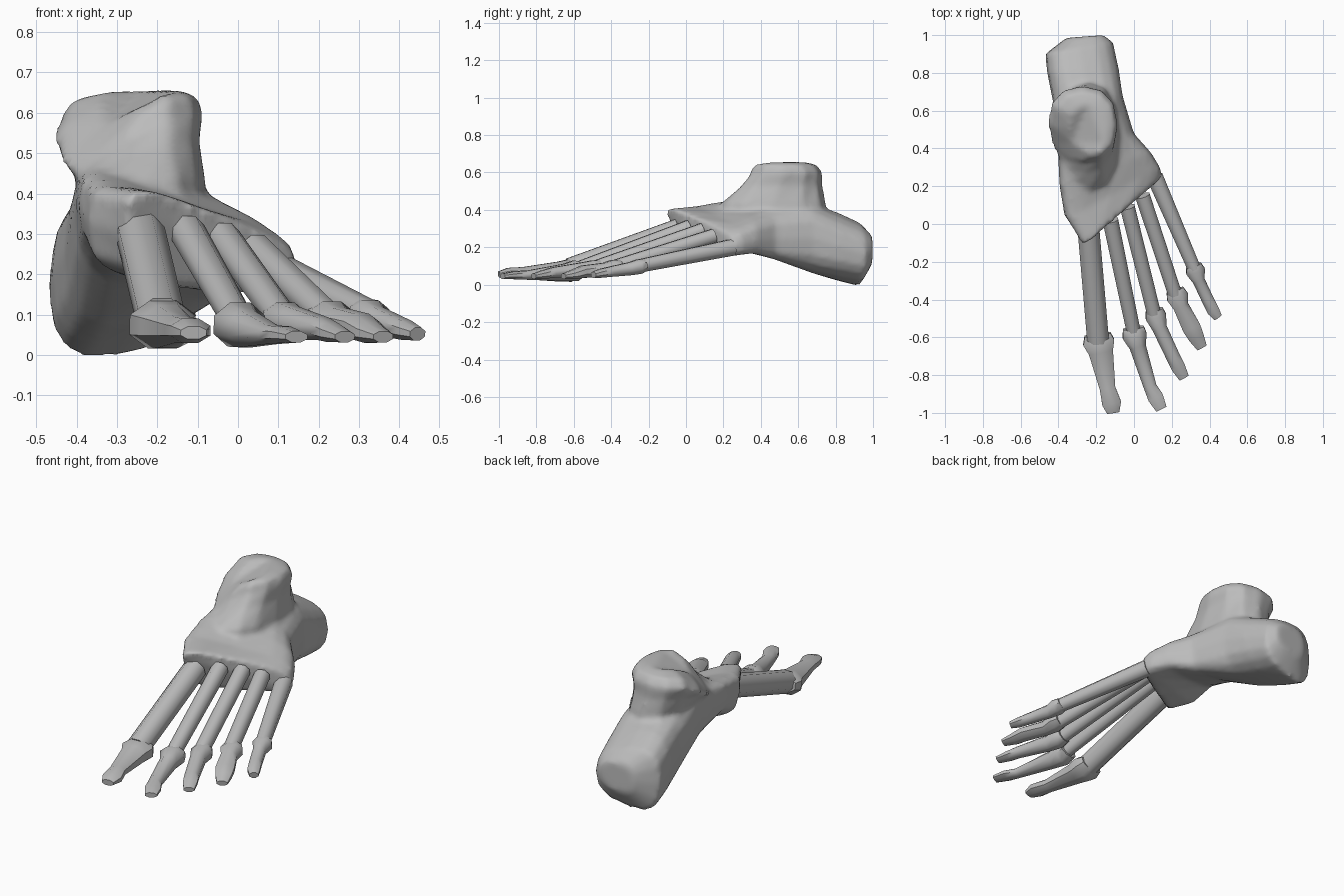
import bpy, bmesh, math
from mathutils import Vector

cube = bpy.data.objects.get("Cube")
if cube:
    bpy.data.objects.remove(cube)

bone = bpy.data.materials.new("bone grey")
bone.use_nodes = True
bone.diffuse_color = (0.5, 0.5, 0.5, 1)
bone.node_tree.nodes["Principled BSDF"].inputs["Base Color"].default_value = (0.5, 0.5, 0.5, 1)


def loft(name, rings):
    """Skin a list of equal-length rings and cap both ends."""
    bm = bmesh.new()
    loops = [[bm.verts.new(p) for p in ring] for ring in rings]
    n = len(loops[0])
    for a, b in zip(loops, loops[1:]):
        for i in range(n):
            j = (i + 1) % n
            bm.faces.new((a[i], a[j], b[j], b[i]))
    bm.faces.new(loops[0])
    bm.faces.new(loops[-1])
    bmesh.ops.recalc_face_normals(bm, faces=bm.faces)
    mesh = bpy.data.meshes.new(name)
    bm.to_mesh(mesh)
    bm.free()
    ob = bpy.data.objects.new(name, mesh)
    bpy.context.collection.objects.link(ob)
    mesh.materials.append(bone)
    return ob


def smooth(ob, angle):
    bpy.ops.object.select_all(action="DESELECT")
    ob.select_set(True)
    bpy.context.view_layer.objects.active = ob
    bpy.ops.object.shade_smooth_by_angle(angle=math.radians(angle))


def oval(t, power):
    c, s = math.cos(t), math.sin(t)
    return (math.copysign(abs(c) ** power, c), math.copysign(abs(s) ** power, s))


def slab(inner, outer, inner_z, outer_z, power=0.6, lean=0, n=16):
    """Upright section between two plan points; lean sets its inner bottom back."""
    ring = []
    for i in range(n):
        u, v = oval(2 * math.pi * i / n, power)
        f, g = (u + 1) / 2, (v + 1) / 2
        low = inner_z[0] + (outer_z[0] - inner_z[0]) * f
        high = inner_z[1] + (outer_z[1] - inner_z[1]) * f
        ring.append((inner[0] + (outer[0] - inner[0]) * f,
                     inner[1] + (outer[1] - inner[1]) * f + lean * (1 - f) * (1 - g),
                     low + (high - low) * g))
    return ring


def disc(x0, x1, y0, y1, z, drop, n=12):
    """Level section of the ankle, falling away at its inner front corner."""
    ring = []
    for i in range(n):
        u, v = oval(2 * math.pi * i / n, 0.85)
        corner = max(0, -(u + v) * 0.7)
        ring.append(((x0 + x1) / 2 + u * (x1 - x0) / 2,
                     (y0 + y1) / 2 + v * (y1 - y0) / 2, z - drop * corner ** 2))
    return ring


def tube(name, stations, n=8):
    """Bone along (x, y, z, width, height) stations."""
    path = [Vector(s[:3]) for s in stations]
    rings = []
    for k, s in enumerate(stations):
        d = (path[min(k + 1, len(path) - 1)] - path[max(k - 1, 0)]).normalized()
        side = d.cross(Vector((0, 0, 1))).normalized()
        up = side.cross(d)
        rings.append([path[k] + side * math.cos(t) * s[3] / 2 + up * math.sin(t) * s[4] / 2
                      for t in (2 * math.pi * (i + 0.5) / n for i in range(n))])
    ob = loft(name, rings)
    smooth(ob, 50)
    return ob


# Heel and midfoot, from the back of the heel to the front of the arch
body = loft("heel_and_midfoot", [
    slab((-0.36, 0.985), (-0.16, 1.0), (0.09, 0.27), (0.12, 0.26), 0.8),
    slab((-0.47, 0.90), (-0.11, 0.96), (-0.03, 0.36), (0.03, 0.30), 0.72),
    slab((-0.46, 0.80), (-0.08, 0.82), (0.0, 0.41), (0.05, 0.36), 0.72),
    slab((-0.43, 0.65), (-0.06, 0.68), (0.06, 0.45), (0.07, 0.43), 0.7),
    slab((-0.405, 0.42), (0.0, 0.48), (0.20, 0.53), (0.11, 0.38)),
    slab((-0.395, 0.20), (0.09, 0.38), (0.26, 0.48), (0.14, 0.34), 0.55),
    slab((-0.37, 0.02), (0.14, 0.30), (0.20, 0.45), (0.14, 0.30), 0.5, 0.06),
    slab((-0.28, -0.14), (0.15, 0.25), (0.17, 0.44), (0.14, 0.27), 0.5, 0.12),
])

# Ankle joint rising from the midfoot to a low dome
ankle = loft("ankle", [
    disc(-0.40, -0.08, 0.20, 0.74, 0.30, 0),
    disc(-0.40, -0.08, 0.18, 0.75, 0.43, 0),
    disc(-0.43, -0.095, 0.27, 0.73, 0.53, 0.07),
    disc(-0.46, -0.085, 0.325, 0.73, 0.60, 0.13),
    disc(-0.43, -0.10, 0.335, 0.70, 0.64, 0.14),
    disc(-0.34, -0.14, 0.37, 0.64, 0.655, 0.08),
])
bpy.ops.object.select_all(action="DESELECT")
body.select_set(True)
ankle.select_set(True)
bpy.context.view_layer.objects.active = body
bpy.ops.object.join()

# Blend the two masses into one skin
mod = body.modifiers.new("Fuse", "REMESH")
mod.mode = "VOXEL"
mod.voxel_size = 0.016
mod = body.modifiers.new("Soften", "SMOOTH")
mod.factor = 0.5
mod.iterations = 4
for m in list(body.modifiers):
    bpy.ops.object.modifier_apply(modifier=m.name)
smooth(body, 70)

# Long bones: start, end, start and end thickness
names = ["big", "second", "third", "fourth", "little"]
long_bones = [
    ((-0.24, -0.04, 0.295), (-0.19, -0.62, 0.085), 0.125, 0.125),
    ((-0.125, 0.02, 0.305), (0.0, -0.58, 0.085), 0.09, 0.08),
    ((-0.035, 0.09, 0.29), (0.11, -0.49, 0.09), 0.085, 0.08),
    ((0.045, 0.15, 0.26), (0.22, -0.38, 0.095), 0.085, 0.08),
    ((0.11, 0.25, 0.20), (0.325, -0.25, 0.10), 0.095, 0.075),
]
for name, (a, b, wa, wb) in zip(names, long_bones):
    tube(name + "_long_bone", [(*a, wa, wa), (*b, wb, wb)])

# Toe bones: flared joint, narrowing shaft, blunt tip
toes = [
    [(-0.193, -0.585, 0.085, 0.15, 0.09), (-0.187, -0.625, 0.075, 0.18, 0.13),
     (-0.175, -0.68, 0.07, 0.14, 0.115), (-0.14, -0.87, 0.062, 0.09, 0.07),
     (-0.118, -0.95, 0.06, 0.11, 0.065), (-0.11, -1.0, 0.055, 0.07, 0.035)],
    [(-0.003, -0.55, 0.085, 0.12, 0.08), (0.003, -0.59, 0.075, 0.14, 0.12),
     (0.02, -0.65, 0.065, 0.095, 0.10), (0.085, -0.86, 0.05, 0.075, 0.05),
     (0.115, -0.92, 0.05, 0.09, 0.045), (0.145, -0.98, 0.045, 0.065, 0.03)],
    [(0.107, -0.455, 0.095, 0.10, 0.08), (0.116, -0.49, 0.085, 0.12, 0.10),
     (0.135, -0.55, 0.078, 0.085, 0.09), (0.21, -0.71, 0.065, 0.08, 0.06),
     (0.235, -0.76, 0.055, 0.08, 0.05), (0.265, -0.815, 0.045, 0.06, 0.03)],
    [(0.217, -0.35, 0.10, 0.10, 0.07), (0.23, -0.385, 0.092, 0.125, 0.09),
     (0.248, -0.435, 0.08, 0.09, 0.08), (0.305, -0.55, 0.07, 0.105, 0.07),
     (0.33, -0.60, 0.055, 0.09, 0.055), (0.36, -0.655, 0.045, 0.06, 0.03)],
    [(0.315, -0.22, 0.107, 0.09, 0.07), (0.326, -0.25, 0.097, 0.11, 0.085),
     (0.343, -0.30, 0.085, 0.07, 0.075), (0.39, -0.40, 0.07, 0.07, 0.06),
     (0.42, -0.46, 0.06, 0.07, 0.05), (0.445, -0.495, 0.052, 0.05, 0.035)],
]
for name, stations in zip(names, toes):
    tube(name + "_toe_bone", stations)
